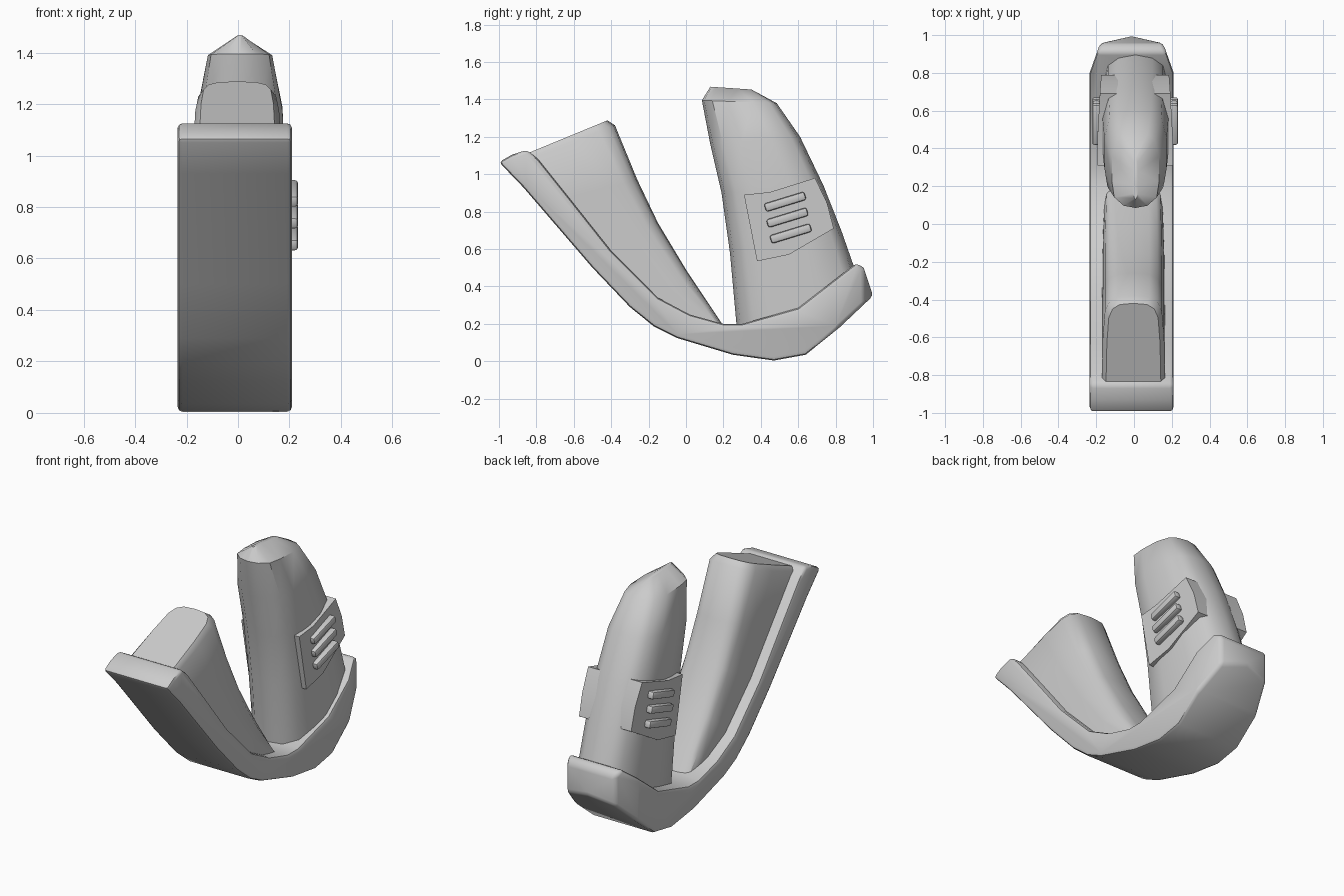
import bpy, bmesh, math
from mathutils import Vector, Matrix

if "Cube" in bpy.data.objects:
    bpy.data.objects.remove(bpy.data.objects["Cube"])


def finish(bm, name, bevel=0.0, angle=48, segments=2):
    """Optionally bevel the sharp edges, then make a smooth-shaded object."""
    bmesh.ops.remove_doubles(bm, verts=bm.verts, dist=0.0005)
    bmesh.ops.recalc_face_normals(bm, faces=bm.faces)
    if bevel:
        sharp = [e for e in bm.edges if len(e.link_faces) == 2
                 and e.calc_face_angle(0) > math.radians(angle)]
        bmesh.ops.bevel(bm, geom=sharp, offset=bevel, segments=segments,
                        profile=0.5, affect='EDGES', clamp_overlap=False)
        bmesh.ops.recalc_face_normals(bm, faces=bm.faces)
    mesh = bpy.data.meshes.new(name)
    bm.to_mesh(mesh)
    bm.free()
    ob = bpy.data.objects.new(name, mesh)
    bpy.context.collection.objects.link(ob)
    bpy.ops.object.select_all(action='DESELECT')
    ob.select_set(True)
    bpy.context.view_layer.objects.active = ob
    bpy.ops.object.shade_smooth_by_angle(angle=math.radians(42))
    return ob


def loft(rings):
    """Skin a list of closed rings and cap both ends."""
    bm = bmesh.new()
    rows = [[bm.verts.new(p) for p in r] for r in rings]
    n = len(rows[0])
    for a, b in zip(rows, rows[1:]):
        for i in range(n):
            j = (i + 1) % n
            bm.faces.new((a[i], a[j], b[j], b[i]))
    bm.faces.new(rows[0])
    bm.faces.new(rows[-1])
    return bm


def section(front, back, half, shape, cx):
    """Mirrored cross-section between two (y, z) points; shape = (t, width factor)."""
    right = [(cx + w * half, front[0] + (back[0] - front[0]) * t,
              front[1] + (back[1] - front[1]) * t) for t, w in shape]
    left = [(2 * cx - x, y, z) for x, y, z in reversed(right)
            if abs(x - cx) > 1e-4]
    return right + left


# Curved sole band: side profile across the width, rear end trimmed round in plan
profile = [(-1, 1.065), (-.87, .93), (-.5, .5), (-.3, .29), (-.17, .185),
           (-.05, .125), (.25, .035), (.47, .004), (.64, .035), (.82, .18),
           (1, .35), (.95, .5), (.91, .525), (.6, .285), (.3, .2), (.2, .2),
           (.02, .25), (-.15, .34), (-.4, .59), (-.63, .88), (-.79, 1.08),
           (-.85, 1.13), (-.93, 1.105)]
band = loft([[(x, y, z) for y, z in profile] for x in (-.235, .21)])
plan = [(.21, .8), (.155, .955), (-.0125, 1.0), (-.18, .955), (-.235, .8)]
for (x0, y0), (x1, y1) in zip(plan, plan[1:]):
    normal = Vector((y1 - y0, x0 - x1, 0)).normalized()
    cut = bmesh.ops.bisect_plane(
        band, geom=band.verts[:] + band.edges[:] + band.faces[:], dist=1e-5,
        plane_co=(x0, y0, 0), plane_no=normal, clear_outer=True)
    edges = [g for g in cut['geom_cut'] if isinstance(g, bmesh.types.BMEdge)]
    bmesh.ops.holes_fill(band, edges=edges, sides=0)
finish(band, "sole_band", bevel=0.02)

# Long front wedge lying on the band
u_shape = [(0, 0), (0, 1), (.5, .97), (.82, .9), (.93, .76), (.985, .5), (1, 0)]
spine = [((-.84, 1.115), (-.42, 1.288), .145), ((-.85, 1.085), (-.38, 1.262), .168),
         ((-.67, .86), (-.26, .97), .168), ((-.44, .57), (-.15, .74), .167),
         ((-.2, .32), (0, .49), .165), ((0, .21), (.12, .31), .16),
         ((.1, .16), (.2, .19), .155)]
finish(loft([section(p, q, h, u_shape, -.003) for p, q, h in spine]), "front_wedge")

# Upright rear body with a roof-shaped tip
o_shape = [(0, 0), (.03, .5), (.14, .9), (.35, 1), (.68, 1), (.9, .82), (.97, .5), (1, 0)]
levels = [((.275, .14), (.95, .35), .178), ((.265, .25), (.9, .5), .178),
          ((.235, .58), (.83, .7), .178), ((.19, .9), (.735, .94), .175),
          ((.13, 1.16), (.61, 1.2), .165), ((.085, 1.395), (.485, 1.38), .125),
          ((.13, 1.468), (.35, 1.453), .012)]
finish(loft([section(f, b, h, o_shape, .008) for f, b, h in levels]), "rear_body")

# Side panels with three raised grip bars each
outline = [(.31, .89), (.45, .905), (.69, .98), (.755, .845), (.79, .71),
           (.55, .57), (.38, .535)]
bars = [(.53, .853), (.542, .768), (.56, .683)]
for side, label in ((1, "right"), (-1, "left")):
    def out(x):
        return .006 + side * x
    rings = [[(out(.09), y, z) for y, z in outline],
             [(out(.2 - max(0, y - .5) * .07), y, z) for y, z in outline]]
    finish(loft(rings), "side_panel_" + label)
    for i, (y, z) in enumerate(bars):
        bm = bmesh.new()
        place = (Matrix.Translation((out(.205), y, z))
                 @ Matrix.Rotation(math.radians(17), 4, 'X')
                 @ Matrix.Diagonal((.044, .225, .046, 1)))
        bmesh.ops.create_cube(bm, size=1, matrix=place)
        finish(bm, f"grip_bar_{label}_{i + 1}", bevel=0.012)
